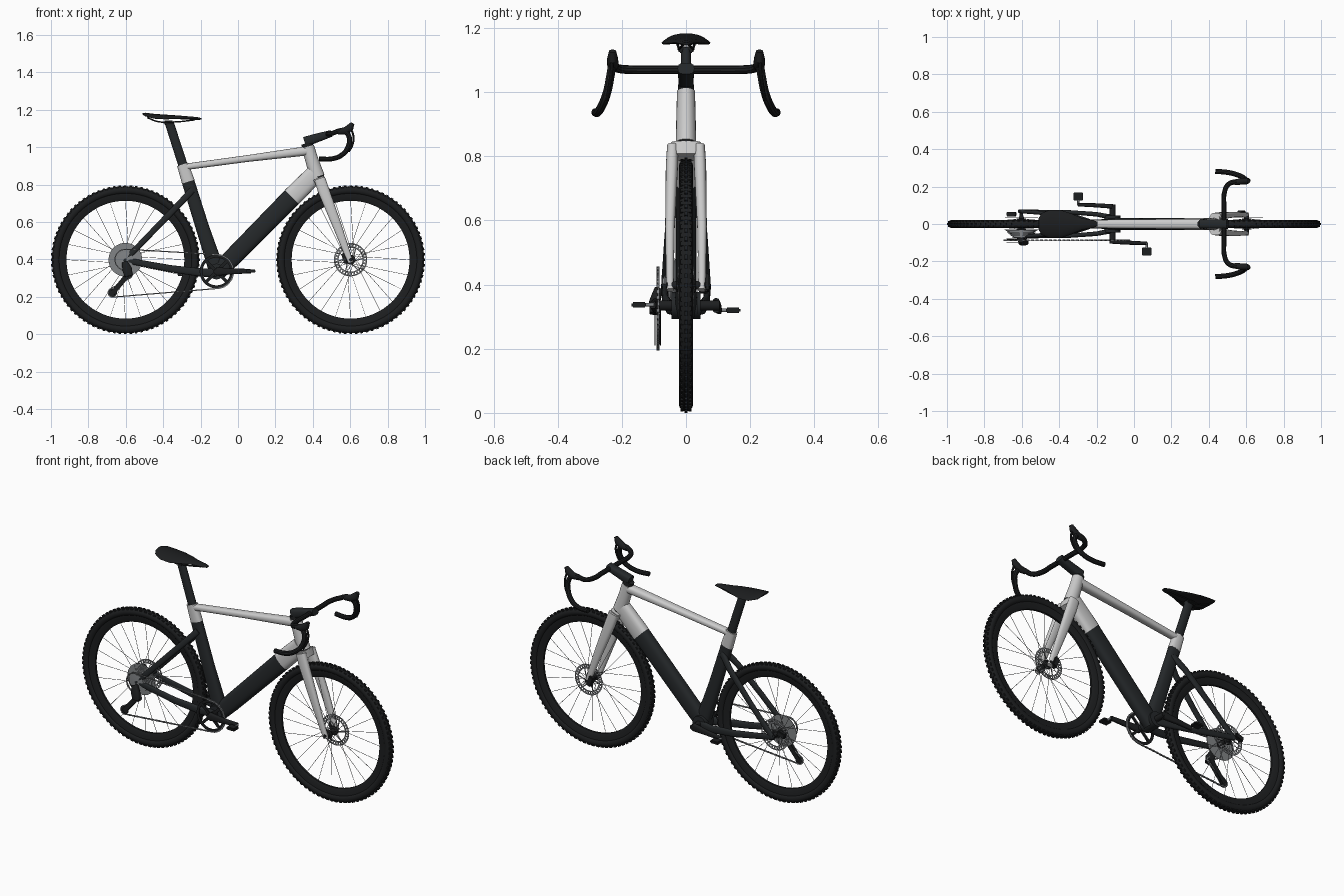
import bpy, bmesh, math
from math import sin, cos, pi, radians
from mathutils import Vector, Matrix

if "Cube" in bpy.data.objects:
    bpy.data.objects.remove(bpy.data.objects["Cube"])

def mat(name, c):
    m = bpy.data.materials.new(name)
    m.diffuse_color = (*c, 1)
    m.use_nodes = True
    m.node_tree.nodes["Principled BSDF"].inputs["Base Color"].default_value = m.diffuse_color
    return m

BLACK = mat("black", (0.012, 0.013, 0.014))
CARBON = mat("carbon", (0.018, 0.021, 0.023))
SILVER = mat("silver", (0.62, 0.62, 0.60))
STEEL = mat("steel", (0.22, 0.23, 0.24))

def finish(name, bm, m):
    bmesh.ops.recalc_face_normals(bm, faces=bm.faces)
    me = bpy.data.meshes.new(name)
    bm.to_mesh(me)
    bm.free()
    me.materials.append(m)
    ob = bpy.data.objects.new(name, me)
    bpy.context.collection.objects.link(ob)
    return ob

def lathe(name, prof, c, m, segs=64, closed=True):
    """Revolve (radius, y) profile round the y axis."""
    bm = bmesh.new()
    rings = [[bm.verts.new((c[0] + r * cos(2 * pi * i / segs), c[1] + y, c[2] + r * sin(2 * pi * i / segs)))
              for i in range(segs)] for r, y in prof]
    n = len(rings)
    for k in range(n if closed else n - 1):
        a, b = rings[k], rings[(k + 1) % n]
        for i in range(segs):
            j = (i + 1) % segs
            bm.faces.new((a[i], a[j], b[j], b[i]))
    if not closed:
        bm.faces.new(rings[0])
        bm.faces.new(rings[-1])
    return finish(name, bm, m)

def disc(name, r, y0, y1, c, m, segs=32):
    return lathe(name, [(r, y0), (r, y1)], c, m, segs, False)

def sweep(name, pts, m, side=1, power=2.0, n=20):
    """Loft superellipses through (x, y, z, in-plane radius, sideways radius)."""
    bm = bmesh.new()
    P = [Vector((p[0], p[1] * side, p[2])) for p in pts]
    rings = []
    for k, p in enumerate(pts):
        t = (P[min(k + 1, len(P) - 1)] - P[max(k - 1, 0)]).normalized()
        w = Vector((0, 1, 0))
        w = (w - t * w.dot(t)).normalized()
        u = t.cross(w)
        ring = []
        for i in range(n):
            c, s = cos(2 * pi * i / n), sin(2 * pi * i / n)
            e = 2 / power
            ring.append(bm.verts.new(P[k] + u * p[3] * math.copysign(abs(c) ** e, c)
                                     + w * p[4] * math.copysign(abs(s) ** e, s)))
        rings.append(ring)
    for a, b in zip(rings, rings[1:]):
        for i in range(n):
            bm.faces.new((a[i], a[(i + 1) % n], b[(i + 1) % n], b[i]))
    bm.faces.new(rings[0])
    bm.faces.new(rings[-1])
    return finish(name, bm, m)

def pipe(name, pts, r, m):
    """Round tube along a smooth curve, converted to mesh."""
    cu = bpy.data.curves.new(name, 'CURVE')
    cu.dimensions = '3D'
    cu.bevel_depth, cu.bevel_resolution, cu.resolution_u, cu.use_fill_caps = r, 3, 6, True
    sp = cu.splines.new('BEZIER')
    sp.bezier_points.add(len(pts) - 1)
    for b, p in zip(sp.bezier_points, pts):
        b.co = p
        b.handle_left_type = b.handle_right_type = 'AUTO'
    tmp = bpy.data.objects.new(name + "_curve", cu)
    bpy.context.collection.objects.link(tmp)
    me = bpy.data.meshes.new_from_object(tmp.evaluated_get(bpy.context.evaluated_depsgraph_get()))
    bpy.data.objects.remove(tmp)
    me.materials.clear()
    me.materials.append(m)
    bpy.context.collection.objects.link(bpy.data.objects.new(name, me))

def cube(bm, loc, size, rot=0.0):
    """Box in bm, turned by rot in the xz plane."""
    M = Matrix.Translation(loc) @ Matrix.Rotation(-rot, 4, 'Y') @ Matrix.Diagonal((*size, 1))
    bmesh.ops.create_cube(bm, size=1, matrix=M)

def box(name, loc, size, m, rot=0.0, bev=0.004):
    bm = bmesh.new()
    cube(bm, loc, size, rot)
    bmesh.ops.bevel(bm, geom=bm.edges[:], offset=bev, segments=2, affect='EDGES')
    return finish(name, bm, m)

# Wheels
WZ = 0.398
def wheel(tag, x):
    c = (x, 0, WZ)
    lathe(tag + "_tyre", [(0.371 + 0.022 * cos(a * pi / 8), 0.022 * sin(a * pi / 8)) for a in range(16)], c, BLACK, 96)
    lathe(tag + "_rim", [(0.315, -0.006), (0.328, -0.012), (0.358, -0.014), (0.358, 0.014), (0.328, 0.012), (0.315, 0.006)], c, BLACK, 96)
    bm = bmesh.new()
    for i in range(84):
        for y, r, o in ((0, 0.394, 0), (-0.0125, 0.389, .5), (0.0125, 0.389, .5)):
            a = 2 * pi * (i + o) / 84
            cube(bm, (x + r * cos(a), y, WZ + r * sin(a)), (0.008, 0.009, 0.014), a)
    finish(tag + "_tread", bm, BLACK)
    lathe(tag + "_hub", [(0.009, -0.05), (0.014, -0.03), (0.026, -0.028), (0.026, -0.024), (0.014, -0.02),
                         (0.014, 0.02), (0.026, 0.024), (0.026, 0.028), (0.014, 0.03), (0.009, 0.05)], c, BLACK, 24, False)
    # crossed spokes
    bm = bmesh.new()
    for i in range(24):
        a, s = 2 * pi * i / 24, (-1) ** i
        h = a + radians(50) * (1 if i % 4 < 2 else -1)
        p = Vector((x + 0.024 * cos(h), 0.026 * s, WZ + 0.024 * sin(h)))
        q = Vector((x + 0.318 * cos(a), 0.003 * s, WZ + 0.318 * sin(a)))
        d = q - p
        M = Matrix.Translation((p + q) / 2) @ d.to_track_quat('Z', 'Y').to_matrix().to_4x4()
        bmesh.ops.create_cone(bm, segments=5, radius1=0.0012, radius2=0.0012, depth=d.length, matrix=M)
    finish(tag + "_spokes", bm, STEEL)
    # drilled brake rotor
    bm = bmesh.new()
    n, y = 60, 0.036
    rings = [[bm.verts.new((x + r * cos(2 * pi * i / n), y, WZ + r * sin(2 * pi * i / n))) for i in range(n)]
             for r in (0.064, 0.071, 0.082, 0.089)]
    for k in range(3):
        for i in range(n):
            if k != 1 or i % 2:
                j = (i + 1) % n
                bm.faces.new((rings[k][i], rings[k][j], rings[k + 1][j], rings[k + 1][i]))
    ext = bmesh.ops.extrude_face_region(bm, geom=bm.faces[:] )
    bmesh.ops.translate(bm, vec=(0, 0.002, 0), verts=[v for v in ext['geom'] if isinstance(v, bmesh.types.BMVert)])
    for i in range(6):
        a = 2 * pi * i / 6
        cube(bm, (x + 0.043 * cos(a), y + 0.001, WZ + 0.043 * sin(a)), (0.052, 0.002, 0.006), a + 0.3)
    finish(tag + "_brake_rotor", bm, STEEL)
    disc(tag + "_axle", 0.009, -0.062, 0.062, c, BLACK, 16)

wheel("rear", -0.602)
wheel("front", 0.602)

# Frame
sweep("seat_tube", [(-0.112, 0, 0.335, 0.042, 0.03), (-0.19, 0, 0.57, 0.036, 0.024), (-0.268, 0, 0.82, 0.034, 0.022)], CARBON, power=2.6)
sweep("seat_collar", [(-0.266, 0, 0.815, 0.035, 0.023), (-0.296, 0, 0.908, 0.031, 0.023)], SILVER, power=2.6)
sweep("seat_post", [(-0.29, 0, 0.89, 0.025, 0.018), (-0.368, 0, 1.132, 0.024, 0.016)], CARBON, power=2.3)
sweep("top_tube", [(-0.285, 0, 0.894, 0.017, 0.021), (0.05, 0, 0.939, 0.018, 0.025), (0.385, 0, 0.982, 0.025, 0.027)], SILVER, power=2.6)
sweep("head_tube", [(0.373, 0, 1.003, 0.034, 0.028), (0.395, 0, 0.93, 0.035, 0.03), (0.424, 0, 0.842, 0.04, 0.032)], SILVER)
sweep("headset", [(0.423, 0, 0.846, 0.036, 0.029), (0.428, 0, 0.828, 0.036, 0.029)], BLACK)
sweep("down_tube", [(-0.115, 0, 0.325, 0.044, 0.034), (-0.04, 0, 0.4, 0.048, 0.033), (0.29, 0, 0.735, 0.052, 0.032)], CARBON, power=2.8)
sweep("down_tube_upper", [(0.288, 0, 0.733, 0.053, 0.033), (0.41, 0, 0.855, 0.05, 0.031)], SILVER, power=2.8)
disc("bottom_bracket", 0.042, -0.045, 0.045, (-0.115, 0, 0.335), CARBON)
for s, tag in ((1, "left"), (-1, "right")):
    sweep(tag + "_chainstay", [(-0.115, 0.035, 0.328, 0.025, 0.014), (-0.2, 0.052, 0.33, 0.022, 0.012), (-0.36, 0.064, 0.35, 0.019, 0.011),
                               (-0.615, 0.068, 0.398, 0.015, 0.009)], CARBON, s, 2.6)
    sweep(tag + "_seatstay", [(-0.245, 0.014, 0.77, 0.018, 0.014), (-0.31, 0.038, 0.7, 0.017, 0.012), (-0.45, 0.056, 0.555, 0.016, 0.011),
                              (-0.61, 0.068, 0.39, 0.015, 0.01)], CARBON, s, 2.6)
    sweep(tag + "_fork_leg", [(0.436, 0.042, 0.832, 0.03, 0.017), (0.457, 0.044, 0.77, 0.031, 0.019), (0.53, 0.05, 0.58, 0.024, 0.015),
                              (0.585, 0.05, 0.43, 0.017, 0.012), (0.603, 0.049, 0.383, 0.014, 0.011)], SILVER, s, 2.6)
sweep("fork_crown", [(0.43, 0, 0.836, 0.032, 0.048), (0.446, 0, 0.798, 0.028, 0.045)], SILVER, power=4)

# Brake calipers
box("front_caliper", (0.575, 0.056, 0.405), (0.03, 0.03, 0.06), BLACK, 0.35)
box("rear_caliper", (-0.655, 0.053, 0.42), (0.05, 0.024, 0.03), BLACK, 0.3)

# Saddle
saddle = [(-0.51, 1.176, 0.004, 0.03), (-0.495, 1.172, 0.009, 0.058), (-0.45, 1.164, 0.011, 0.076), (-0.39, 1.16, 0.011, 0.074),
          (-0.33, 1.157, 0.01, 0.054), (-0.28, 1.154, 0.009, 0.032), (-0.22, 1.15, 0.008, 0.021), (-0.196, 1.148, 0.004, 0.012)]
ob = sweep("saddle", [(x, 0, z, a, b) for x, z, a, b in saddle], BLACK)
for v in ob.data.vertices:  # drooping flanks
    v.co.z -= 2.2 * v.co.y ** 2 - 0.003
for s in (1, -1):
    pipe("saddle_rail", [(-0.485, 0.03 * s, 1.158), (-0.43, 0.022 * s, 1.137), (-0.33, 0.022 * s, 1.135), (-0.23, 0.01 * s, 1.146)], 0.004, BLACK)
box("saddle_clamp", (-0.372, 0, 1.132), (0.05, 0.046, 0.02), BLACK)

# Cockpit
sweep("steerer_spacer", [(0.374, 0, 1.0, 0.031, 0.026), (0.367, 0, 1.022, 0.03, 0.025)], BLACK)
sweep("stem", [(0.356, 0, 1.028, 0.027, 0.024), (0.4, 0, 1.042, 0.025, 0.024), (0.5, 0, 1.074, 0.018, 0.026)], CARBON, power=3)
half = [(0.482, 0.09, 1.07), (0.482, 0.16, 1.07), (0.505, 0.212, 1.074), (0.56, 0.228, 1.088), (0.592, 0.234, 1.06), (0.588, 0.246, 1.0),
        (0.555, 0.262, 0.958), (0.505, 0.275, 0.938), (0.435, 0.282, 0.937)]
pipe("handlebar", [(x, -y, z) for x, y, z in reversed(half)] + half, 0.0135, BLACK)
for s, tag in ((1, "left"), (-1, "right")):
    sweep(tag + "_brake_hood", [(0.535, 0.223, 1.082, 0.015, 0.014), (0.575, 0.228, 1.087, 0.021, 0.018), (0.6, 0.229, 1.105, 0.02, 0.017),
                                (0.613, 0.229, 1.128, 0.01, 0.011)], BLACK, s)
    pipe(tag + "_brake_lever", [(0.6, 0.23 * s, 1.105), (0.617, 0.233 * s, 1.06), (0.611, 0.24 * s, 1.01), (0.592, 0.246 * s, 0.975)], 0.0055, BLACK)

# Cranks and pedals
BB = Vector((-0.115, 0, 0.335))
disc("crank_axle", 0.016, -0.105, 0.105, BB, BLACK)
for s, tag, px, pz in ((-1, "right", 0.068, 0.337), (1, "left", -0.298, 0.32)):
    sweep(tag + "_crank_arm", [(-0.115, 0.094, 0.335, 0.023, 0.012), (px * .5 - .0575, 0.1, pz * .5 + .1675, 0.015, 0.011),
                               (px, 0.103, pz, 0.012, 0.009)], BLACK, s, 3)
    disc(tag + "_pedal_axle", 0.006, min(0.1 * s, 0.15 * s), max(0.1 * s, 0.15 * s), (px, 0, pz), STEEL, 12)
    box(tag + "_pedal", (px, 0.147 * s, pz), (0.052, 0.045, 0.017), BLACK)

# Chainring with spider
lathe("chainring", [(0.074, -0.089), (0.09, -0.089), (0.09, -0.085), (0.074, -0.085)], BB, BLACK)
bm = bmesh.new()
for i in range(4):
    a = pi / 4 + i * pi / 2
    cube(bm, (BB.x + 0.045 * cos(a), -0.087, BB.z + 0.045 * sin(a)), (0.07, 0.007, 0.016), a)
finish("chainring_spider", bm, BLACK)

# Cassette: stepped sprockets
prof = [(0.01, -0.03)]
for i in range(10):
    r, y = 0.09 - 0.0045 * i, -0.03 - 0.0045 * i
    prof += [(r, y), (r, y - 0.002), (r - 0.008, y - 0.002), (r - 0.008, y - 0.0045)]
lathe("cassette", prof + [(0.012, -0.077)], (-0.602, 0, WZ), STEEL, 48, False)

# Rear derailleur
sweep("derailleur_body", [(-0.606, -0.085, 0.385, 0.016, 0.014), (-0.592, -0.098, 0.345, 0.026, 0.017), (-0.585, -0.1, 0.31, 0.022, 0.014)], BLACK, power=3)
for y in (-0.097, -0.08):
    sweep("derailleur_cage", [(-0.583, y, 0.325, 0.014, 0.002), (-0.672, y, 0.218, 0.013, 0.002)], BLACK, power=3)
for p in ((-0.588, 0, 0.32), (-0.67, 0, 0.222)):
    disc("jockey_wheel", 0.023, -0.092, -0.084, p, BLACK, 24)

# Chain: links along a closed path
def arc(c, r, a0, a1, n=10):
    return [Vector((c[0] + r * cos(radians(a0 + (a1 - a0) * i / n)), 0, c[1] + r * sin(radians(a0 + (a1 - a0) * i / n)))) for i in range(n + 1)]
path = (arc((-0.602, WZ), 0.056, 85, 250) + arc((-0.588, 0.32), 0.023, 150, 20)[:1:1] + arc((-0.588, 0.32), 0.023, 60, -60)
        + arc((-0.67, 0.222), 0.024, 130, 275) + arc((BB.x, BB.z), 0.091, -88, 87, 14))
path.append(path[0])
bm = bmesh.new()
k = 0
for p, q in zip(path, path[1:]):
    d = q - p
    n = max(1, round(d.length / 0.012))
    for i in range(n):
        m = p + d * ((i + 0.5) / n)
        cube(bm, (m.x, -0.087, m.z), (d.length / n, 0.009 if k % 2 else 0.005, 0.006), math.atan2(d.z, d.x))
        k += 1
finish("chain", bm, STEEL)

# Smooth shading with sharp edges kept
for o in bpy.context.scene.objects:
    o.select_set(True)
bpy.context.view_layer.objects.active = bpy.context.scene.objects[0]
bpy.ops.object.shade_smooth_by_angle(angle=radians(35))
